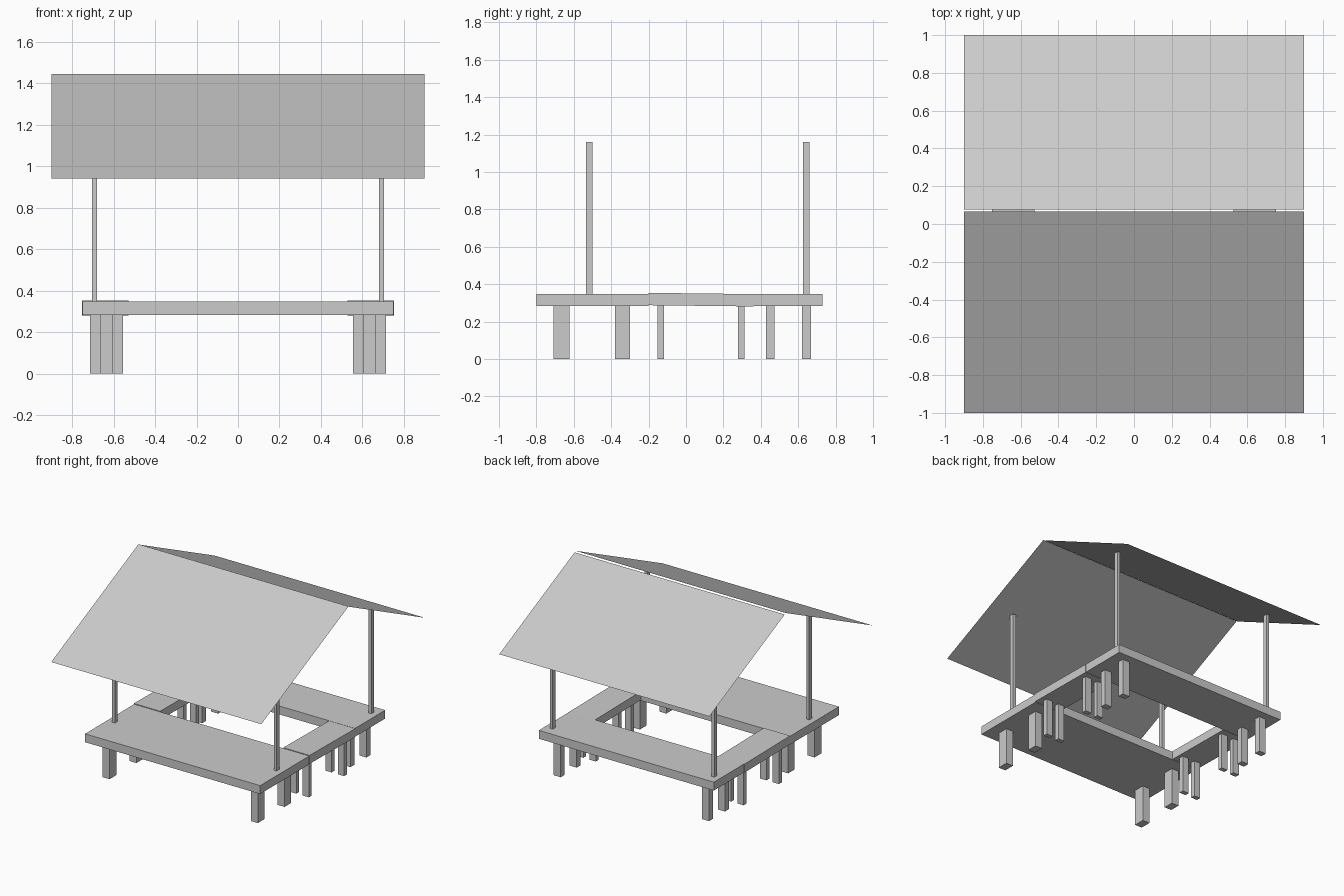
import bpy

cube = bpy.data.objects.get("Cube")
if cube:
    bpy.data.objects.remove(cube, do_unlink=True)

grey = bpy.data.materials.new("plain_grey")
grey.use_nodes = True
colour = (0.6, 0.6, 0.6, 1)
grey.diffuse_color = colour
grey.node_tree.nodes["Principled BSDF"].inputs["Base Color"].default_value = colour


def add_mesh(name, verts, faces):
    mesh = bpy.data.meshes.new(name)
    mesh.from_pydata(verts, [], faces)
    mesh.materials.append(grey)
    obj = bpy.data.objects.new(name, mesh)
    bpy.context.collection.objects.link(obj)
    return obj


def box(name, xs, ys, zs):
    """Box spanning the given x, y and z ranges, with its origin at the centre."""
    centre = [sum(r) / 2 for r in (xs, ys, zs)]
    verts = [(x - centre[0], y - centre[1], z - centre[2])
             for x in xs for y in ys for z in zs]
    faces = [(0, 1, 3, 2), (4, 6, 7, 5), (0, 4, 5, 1),
             (2, 3, 7, 6), (0, 2, 6, 4), (1, 5, 7, 3)]
    obj = add_mesh(name, verts, faces)
    obj.location = centre
    return obj


def around(centre, width):
    return (centre - width / 2, centre + width / 2)


def roof_panel(name, low, high):
    """Thin sheet from the eave point to the ridge point, each given as (y, z)."""
    half = 0.9
    verts = [(-half, *low), (half, *low), (half, *high), (-half, *high)]
    return add_mesh(name, verts, [(0, 1, 2, 3)])


# Front and back floor decks
DECK = (0.283, 0.348)
box("front_deck", (-0.75, 0.75), (-0.8, -0.2), DECK)
box("back_deck", (-0.75, 0.75), (0.36, 0.73), DECK)

# Legs under the front and back decks: y, depth
deck_legs = [(-0.665, 0.085), (-0.34, 0.08), (0.45, 0.047), (0.645, 0.047)]

for side, label in ((1, "left"), (-1, "right")):
    # Side deck joining front and back, tilted very slightly
    deck = box(label + "_side_deck", around(side * 0.64, 0.225), (-0.2, 0.36), (0.284, 0.35))
    deck.rotation_euler.x = -0.012

    for i, (y, depth) in enumerate(deck_legs):
        box(f"{label}_deck_leg_{i + 1}", around(side * 0.635, 0.06), around(y, depth), (0, 0.285))

    # Thin paired legs under the side deck
    for y, end in ((-0.135, "front"), (0.296, "back")):
        for x, place in ((0.58, "inner"), (0.687, "outer")):
            box(f"{label}_{end}_{place}_leg", around(side * x, 0.053), around(y, 0.035), (0, 0.288))

    # Roof posts
    for y, end in ((-0.517, "front"), (0.642, "back")):
        box(f"{label}_{end}_post", around(side * 0.693, 0.024), around(y, 0.034), (0.34, 1.16))

# Pitched roof sheets with a narrow gap at the ridge
roof_panel("front_roof", (-1.0, 0.94), (0.067, 1.445))
roof_panel("back_roof", (1.0, 1.0), (0.078, 1.437)).data.flip_normals()
